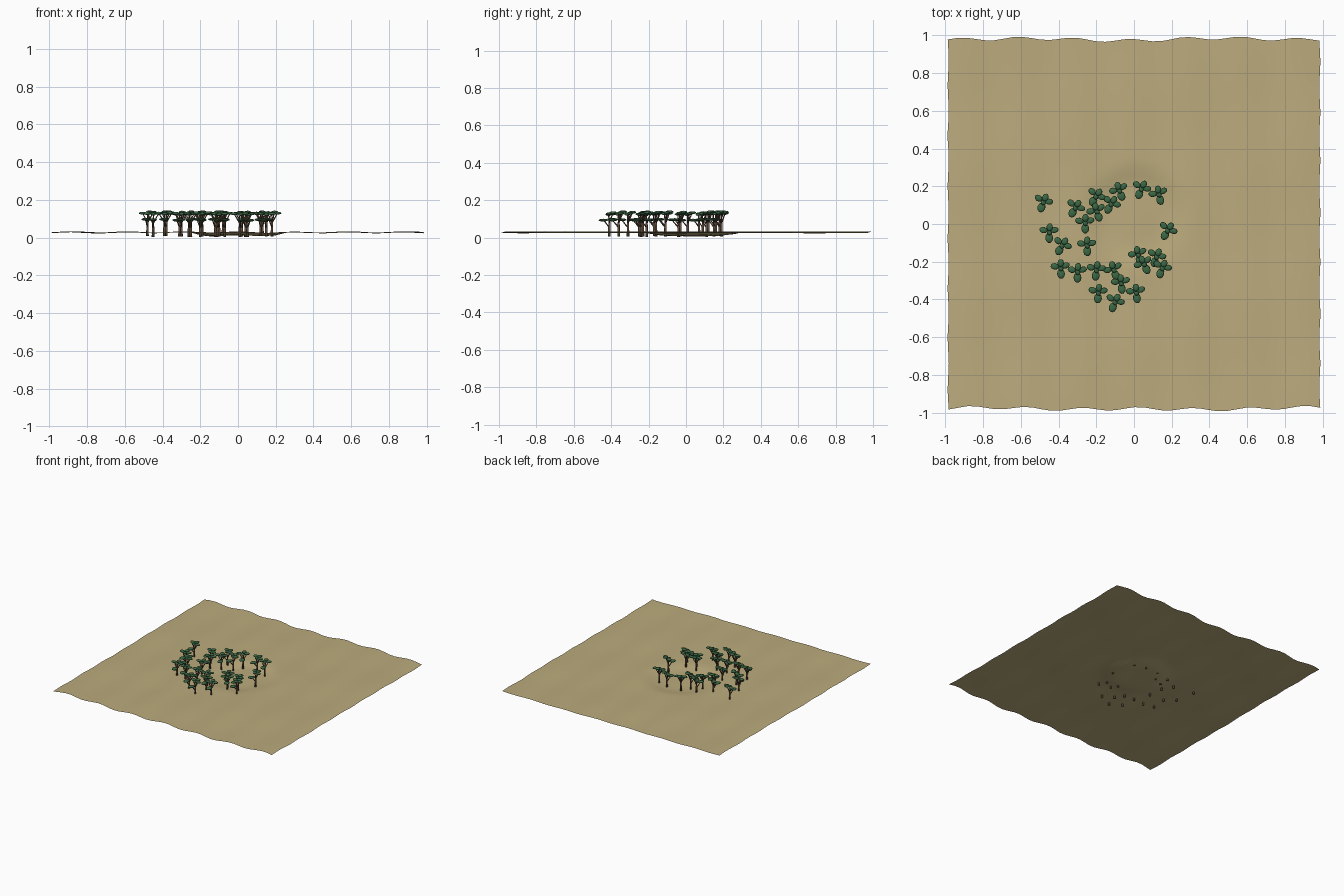
import bpy, bmesh, math, random
from mathutils import Vector, Matrix

cube = bpy.data.objects.get("Cube")
if cube:
    bpy.data.objects.remove(cube, do_unlink=True)
random.seed(4)


def material(name, rgb):
    m = bpy.data.materials.new(name)
    m.use_nodes = True
    m.diffuse_color = (*rgb, 1)
    bsdf = m.node_tree.nodes["Principled BSDF"]
    bsdf.inputs["Base Color"].default_value = (*rgb, 1)
    bsdf.inputs["Roughness"].default_value = 0.9
    return m


SAND = material("sand", (0.50, 0.41, 0.205))
BARK = material("bark", (0.13, 0.08, 0.05))
LEAF = material("leaf_green", (0.045, 0.14, 0.06))


def finish(bm, name, mat, smooth=True):
    mesh = bpy.data.meshes.new(name)
    bm.to_mesh(mesh)
    bm.free()
    mesh.materials.append(mat)
    for p in mesh.polygons:
        p.use_smooth = smooth
    ob = bpy.data.objects.new(name, mesh)
    bpy.context.collection.objects.link(ob)
    return ob


def ripple(x, y):
    return (math.cos(2 * math.pi * x / 0.3 + 0.4 * y)
            + 0.5 * math.sin(7 * x + 5 * y) + 0.4 * math.cos(9 * y - 4 * x))


def ground_height(x, y):
    # shallow basin in the middle of the gently rippled sand
    t = min(max((0.29 - math.hypot(x - 0.01, y - 0.04)) / 0.12, 0), 1)
    return 0.028 + 0.0028 * ripple(x, y) - 0.018 * t * t * (3 - 2 * t)


# Sand sheet with wavy edges
bm = bmesh.new()
bmesh.ops.create_grid(bm, x_segments=40, y_segments=40, size=1)
for v in bm.verts:
    x, y = v.co.x, v.co.y
    n = ripple(x, y)
    v.co = (x * 0.985 + 0.003 * math.sin(23 * y),
            y * 0.98 + 0.0085 * n, ground_height(x, y))
finish(bm, "sand_ground", SAND)


def limb(bm, a, b, r1, r2):
    a, b = Vector(a), Vector(b)
    d = b - a
    rot = d.to_track_quat('Z', 'Y').to_matrix().to_4x4()
    bmesh.ops.create_cone(bm, cap_ends=True, segments=8, radius1=r1, radius2=r2,
                          depth=d.length,
                          matrix=Matrix.Translation((a + b) / 2) @ rot)


# One tree: a trunk, forking branches and flat leaf pads in two tiers
# pad: direction in degrees, reach, height, length, width
PADS = [(-90, 0.034, 0.097, 0.027, 0.021), (15, 0.030, 0.131, 0.022, 0.016),
        (82, 0.023, 0.137, 0.021, 0.017), (165, 0.031, 0.130, 0.022, 0.017),
        (-70, 0.004, 0.127, 0.017, 0.014)]
wood, crown = bmesh.new(), bmesh.new()
limb(wood, (0, 0, 0.008), (0, 0, 0.085), 0.0075, 0.0055)
for deg, reach, z, length, width in PADS:
    a = math.radians(deg)
    tip = (reach * math.cos(a), reach * math.sin(a), z)
    limb(wood, (0, 0, z - 0.04 if z < 0.1 else 0.08), tip, 0.0042, 0.0025)
    bmesh.ops.create_icosphere(
        crown, subdivisions=2, radius=1,
        matrix=Matrix.Translation(tip) @ Matrix.Rotation(a, 4, 'Z')
        @ Matrix.Diagonal((length, width, 0.0075, 1)))
tree_parts = [finish(wood, "tree_trunk", BARK), finish(crown, "tree_crown", LEAF)]

# Ring of trees around the basin: x, y
SPOTS = [(-.48, .12), (-.31, .09), (-.20, .15), (-.20, .07), (-.26, .01),
         (-.12, .11), (-.08, .18), (.04, .19), (.13, .16), (.18, -.03),
         (-.45, -.04), (-.38, -.11), (-.25, -.11), (-.39, -.23), (-.30, -.25),
         (-.20, -.24), (-.11, -.24), (-.07, -.31), (-.19, -.36), (-.10, -.41),
         (.01, -.36), (.02, -.16), (.05, -.21), (.12, -.17), (.15, -.23)]
for i, (x, y) in enumerate(SPOTS):
    turn = random.uniform(-0.6, 0.6)
    for part in tree_parts:
        ob = part
        if i:
            ob = bpy.data.objects.new(f"{part.name}_{i + 1}", part.data)
            bpy.context.collection.objects.link(ob)
        ob.location = (x, y, -0.008 if i == 0 else random.uniform(-0.005, 0.001))
        ob.rotation_euler.z = turn
        if i == 0:
            ob.location.z = 0
